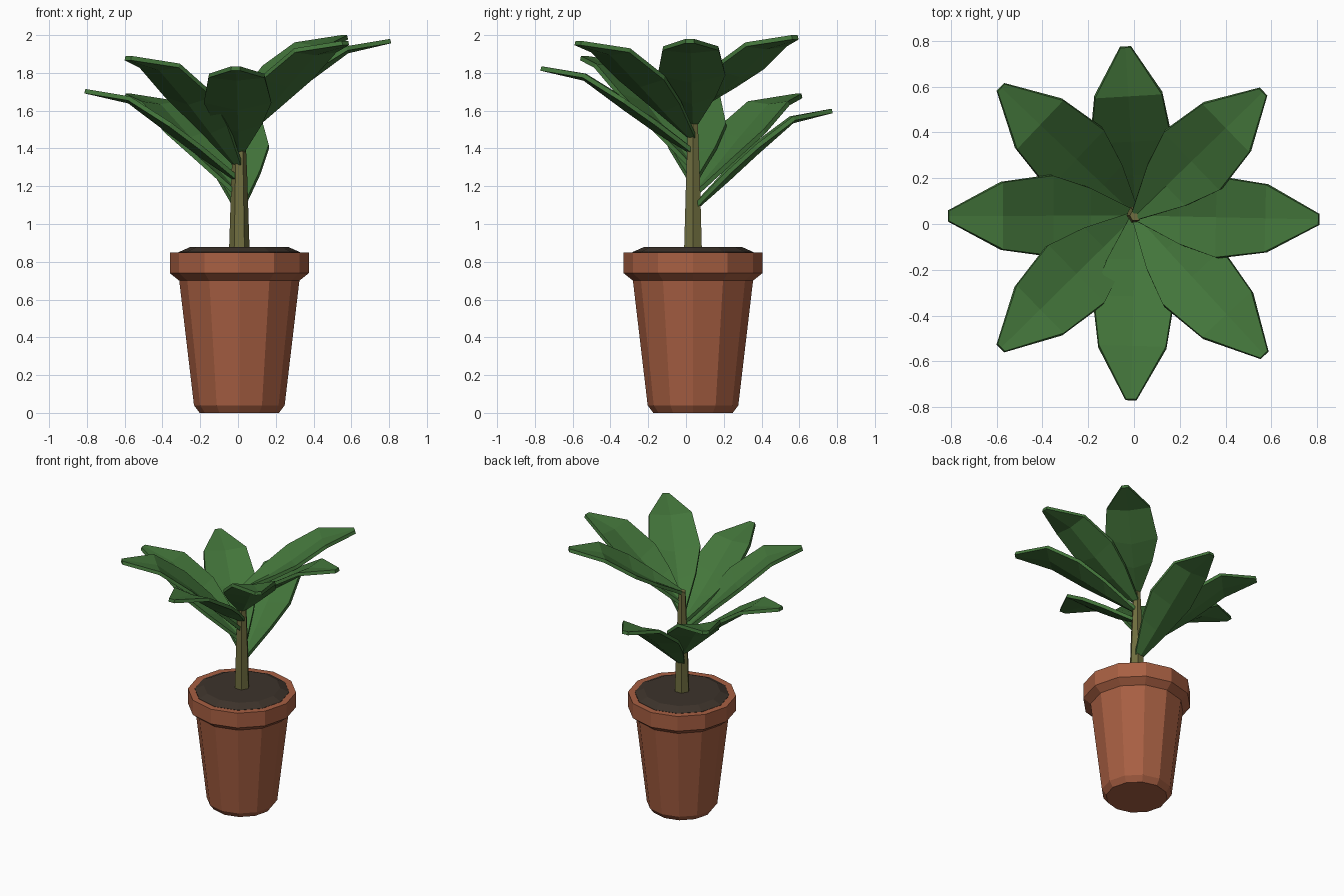
import bpy, bmesh, math
from mathutils import Vector

if "Cube" in bpy.data.objects:
    bpy.data.objects.remove(bpy.data.objects["Cube"])

AXIS = (0.007, 0.037)   # pot and trunk stand a little off the origin


def material(name, rgb):
    m = bpy.data.materials.new(name)
    m.diffuse_color = (*rgb, 1)
    m.use_nodes = True
    m.node_tree.nodes["Principled BSDF"].inputs["Base Color"].default_value = m.diffuse_color
    return m


TERRACOTTA = material("terracotta", (0.39, 0.115, 0.055))
SOIL = material("dark soil", (0.046, 0.033, 0.024))
BARK = material("green bark", (0.16, 0.155, 0.05))
LEAF = material("leaf green", (0.056, 0.178, 0.043))


def finish(name, bm, mat):
    me = bpy.data.meshes.new(name)
    bm.to_mesh(me)
    bm.free()
    me.materials.append(mat)
    ob = bpy.data.objects.new(name, me)
    bpy.context.collection.objects.link(ob)
    return ob


def lathe(name, profile, sides, mat):
    """Stack of polygon rings from (radius, z) pairs, capped at both ends."""
    bm = bmesh.new()
    rings = []
    for r, z in profile:
        rings.append([bm.verts.new((AXIS[0] + r * math.cos(math.tau * i / sides),
                                    AXIS[1] + r * math.sin(math.tau * i / sides), z))
                      for i in range(sides)])
    for a, b in zip(rings, rings[1:]):
        for i in range(sides):
            j = (i + 1) % sides
            bm.faces.new((a[i], a[j], b[j], b[i]))
    bm.faces.new(rings[0][::-1])
    bm.faces.new(rings[-1])
    bmesh.ops.recalc_face_normals(bm, faces=bm.faces)
    return finish(name, bm, mat)


# Pot with chamfered foot and thick rim
lathe("pot", [(0.21, 0), (0.24, 0.04), (0.318, 0.70), (0.368, 0.74),
              (0.368, 0.85), (0.322, 0.85), (0.315, 0.80)], 12, TERRACOTTA)
# Mounded soil
lathe("soil", [(0.31, 0.81), (0.321, 0.851), (0.26, 0.878)], 12, SOIL)
# Tapered trunk
lathe("trunk", [(0.055, 0.84), (0.042, 1.25), (0.026, 1.62)], 6, BARK)

# Leaf rows: distance along leaf, half width, midrib drop below the tip, edge rise above midrib
ROWS = [(0.0, 0.022, 0.50, 0.01), (0.24, 0.12, 0.355, 0.04),
        (0.44, 0.175, 0.225, 0.04), (0.71, 0.146, 0.055, 0.015), (1.0, 0.022, 0.0, 0.0)]


def leaf(name, tip, base_z):
    base = Vector((*AXIS, 0))
    along = Vector((tip[0], tip[1], 0)) - base
    side = Vector((-along.y, along.x, 0)).normalized()
    k = (tip[2] - base_z) / 0.5 - 1   # stretch of the inner part down to its base
    bm = bmesh.new()
    rows = []
    for t, w, drop, rise in ROWS:
        c = base + along * t
        z = tip[2] - drop * (1 + k * drop / 0.5)
        rows.append([bm.verts.new(c + side * s * w + Vector((0, 0, z + abs(s) * rise)))
                     for s in (-1, 0, 1)])
    for a, b in zip(rows, rows[1:]):
        for i in (0, 1):
            bm.faces.new((a[i], b[i], b[i + 1], a[i + 1]))
    ob = finish(name, bm, LEAF)
    mod = ob.modifiers.new("thickness", 'SOLIDIFY')
    mod.thickness = 0.024
    mod.offset = -1


# Eight leaves spiralling up the trunk, lowest at the back
TIPS = [(-0.037, 0.77, 1.61), (-0.58, 0.595, 1.69), (-0.808, 0.035, 1.715), (-0.58, -0.54, 1.89),
        (-0.013, -0.765, 1.835), (0.567, -0.57, 1.97), (0.805, 0.02, 1.98), (0.562, 0.575, 2.0)]
for n, tip in enumerate(TIPS):
    leaf(f"leaf_{n + 1}", tip, 1.09 + 0.075 * n)
